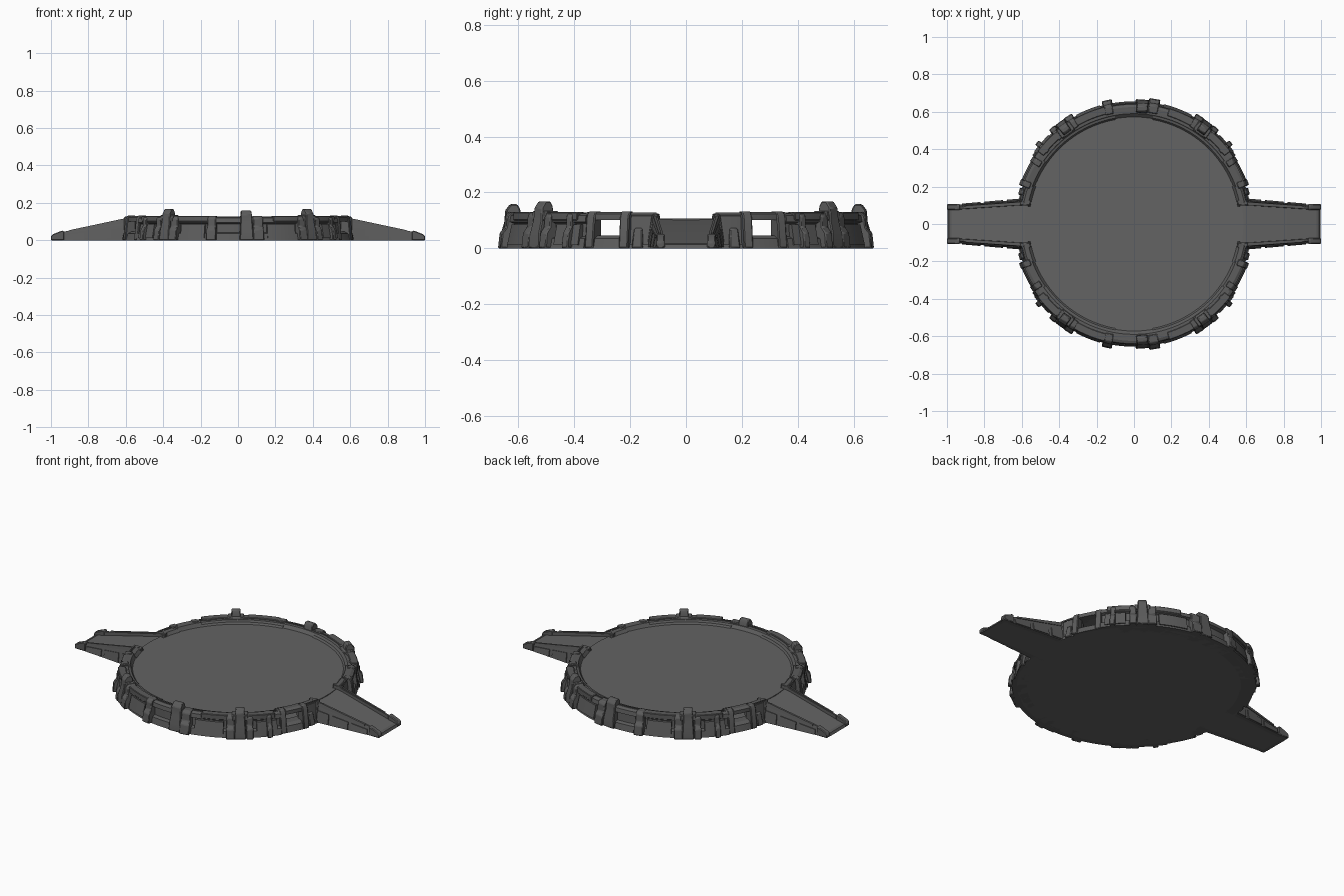
import bpy
import bmesh
from math import radians, cos, sin, ceil

if "Cube" in bpy.data.objects:
    bpy.data.objects.remove(bpy.data.objects["Cube"])


def material(name, value):
    mat = bpy.data.materials.new(name)
    mat.use_nodes = True
    colour = (value, value, value, 1)
    mat.diffuse_color = colour
    mat.node_tree.nodes["Principled BSDF"].inputs["Base Color"].default_value = colour
    return mat


GREY = material("deck grey", 0.125)
DARK = material("frame grey", 0.105)
QUAD = [(1, 1), (-1, 1), (1, -1), (-1, -1)]
FRONT_BACK = [(1, 1), (1, -1)]
SIDES = [(1, 1), (-1, 1)]


def loft(name, sections, copies=QUAD, mat=DARK, bevel=0.0):
    """Skin closed sections, repeated with the given mirror signs."""
    bm = bmesh.new()
    n = len(sections[0])
    for sx, sy in copies:
        rings = [[bm.verts.new((x * sx, y * sy, z)) for x, y, z in s] for s in sections]
        for a, b in zip(rings, rings[1:]):
            for i in range(n):
                j = (i + 1) % n
                bm.faces.new((a[i], a[j], b[j], b[i]))
        bm.faces.new(rings[0])
        bm.faces.new(rings[-1])
    bmesh.ops.recalc_face_normals(bm, faces=bm.faces)
    mesh = bpy.data.meshes.new(name)
    bm.to_mesh(mesh)
    bm.free()
    mesh.materials.append(mat)
    obj = bpy.data.objects.new(name, mesh)
    bpy.context.collection.objects.link(obj)
    if bevel:
        mod = obj.modifiers.new("edge bevel", "BEVEL")
        mod.width = bevel
        mod.segments = 1
    bpy.ops.object.select_all(action="DESELECT")
    obj.select_set(True)
    bpy.context.view_layer.objects.active = obj
    bpy.ops.object.shade_smooth_by_angle(angle=radians(25))
    return obj


def arc(name, start, end, profile, copies=QUAD, **kw):
    """Sweep an (r, z) profile around the centre between two angles."""
    steps = max(1, ceil((end - start) / 3))
    sections = []
    for i in range(steps + 1):
        a = radians(start + (end - start) * i / steps)
        sections.append([(r * cos(a), r * sin(a), z) for r, z in profile])
    return loft(name, sections, copies, **kw)


def band(r0, r1, z0, z1):
    return [(r0, z0), (r1, z0), (r1, z1), (r0, z1)]


def radial(name, angle, width, profile, copies=QUAD, taper=1.0, **kw):
    """Extrude an (r, z) profile sideways at an angle, narrowing upward."""
    c, s = cos(radians(angle)), sin(radians(angle))
    top = max(z for r, z in profile)
    sections = []
    for side in (-0.5, 0.5):
        sec = []
        for r, z in profile:
            t = side * width * (1 + (taper - 1) * z / top)
            sec.append((r * c - t * s, r * s + t * c, z))
        sections.append(sec)
    return loft(name, sections, copies, bevel=0.004, **kw)


def disc(name, radius, z0, z1, mat):
    sections = [[(radius * cos(radians(a)), radius * sin(radians(a)), z)
                 for a in range(0, 360, 4)] for z in (z0, z1)]
    return loft(name, sections, [(1, 1)], mat)


# Hollow platform
disc("base_plate", 0.63, 0, 0.014, GREY)
disc("floor", 0.585, 0.101, 0.106, GREY)

# Main ring wall with a recessed middle band
wall = [(0.575, 0), (0.656, 0), (0.648, 0.035), (0.63, 0.042), (0.627, 0.088),
        (0.645, 0.095), (0.64, 0.118), (0.625, 0.124), (0.59, 0.122), (0.57, 0.104)]
arc("ring_wall", 34, 146, wall, FRONT_BACK)
arc("ring_end", 9.5, 21, [(0.57, 0), (0.625, 0), (0.612, 0.116), (0.6, 0.124),
                          (0.575, 0.122), (0.56, 0.104)])

# Open windows beside the ramps
arc("window_sill", 20, 35, [(0.57, 0), (0.645, 0), (0.635, 0.035), (0.615, 0.046), (0.57, 0.046)])
arc("window_lintel", 20, 35, [(0.565, 0.101), (0.63, 0.101), (0.63, 0.122),
                              (0.615, 0.13), (0.58, 0.127)])
post = [(0.59, 0), (0.65, 0), (0.637, 0.11), (0.625, 0.132), (0.59, 0.132)]
radial("window_inner_post", 20.3, 0.035, post)
radial("window_outer_post", 32.5, 0.035, post)
radial("window_corner_block", 16, 0.04, [(0.58, 0), (0.64, 0), (0.625, 0.07), (0.58, 0.085)], taper=0.7)

# Raised wall panels and rim plates
for i, (a, b) in enumerate([(36, 46), (62, 76), (106, 118), (134, 144)]):
    arc(f"wall_panel_{i}", a, b, [(0.62, 0.012), (0.66, 0.012), (0.643, 0.086), (0.62, 0.086)], FRONT_BACK)
for i, (a, b) in enumerate([(37, 50), (60, 73), (104, 120), (130, 143)]):
    arc(f"rim_plate_{i}", a, b, band(0.605, 0.647, 0.1, 0.13), FRONT_BACK, bevel=0.003)
arc("inner_trim", 23, 80, [(0.565, 0.104), (0.592, 0.104), (0.59, 0.119), (0.575, 0.116)])
arc("rim_rib", 10, 170, band(0.607, 0.613, 0.12, 0.128), FRONT_BACK)

# Tall clamps over the rim with a sloped foot
clamp = [(0.6, 0.1), (0.605, 0.15), (0.615, 0.168), (0.638, 0.168), (0.655, 0.145),
         (0.658, 0.1), (0.672, 0.05), (0.675, 0), (0.6, 0)]
radial("corner_clamp", 54, 0.066, clamp, taper=0.7)
centre = [(r - 0.008, z * 0.94) for r, z in clamp]
radial("centre_clamp", 86, 0.075, centre, FRONT_BACK, taper=0.75)
radial("clamp_collar", 54, 0.085, [(0.585, 0.1), (0.655, 0.1), (0.65, 0.134), (0.595, 0.134)])

# Buttress feet around the wall
foot = [(0.6, 0), (0.678, 0), (0.672, 0.055), (0.656, 0.075), (0.653, 0.115), (0.64, 0.13), (0.6, 0.13)]
for label, angle, width in [("clamp_foot_low", 49.5, 0.04), ("clamp_foot_high", 58.5, 0.05),
                            ("wall_foot", 40, 0.03)]:
    radial(label, angle, width, foot, taper=0.85)
radial("centre_foot_wide", 80.5, 0.06, foot, FRONT_BACK, taper=0.85)
radial("centre_foot_narrow", 102.5, 0.055, foot, FRONT_BACK, taper=0.8)

# Ramps
deck = []
for x, half, top in [(0.55, 0.105, 0.106), (0.57, 0.104, 0.105), (0.985, 0.082, 0.014)]:
    deck.append([(x, -half, 0), (x, half, 0), (x, half, top), (x, -half, top)])
loft("ramp_deck", deck, SIDES, GREY)


def rail(x, grow=0.0, low=0.0, high=1.0):
    """Rail section at x, optionally grown outward over part of its height."""
    t = (x - 0.57) / 0.37
    inner, outer, top = 0.1 - 0.024 * t, 0.134 - 0.032 * t, 0.12 - 0.076 * t
    lean = 0.018 - 0.006 * t
    if grow:
        return [(x, inner + 0.01, top * low), (x, outer + grow - lean * low, top * low),
                (x, outer + grow - lean * high, top * high), (x, inner + 0.01, top * high)]
    return [(x, inner, 0), (x, outer, 0), (x, outer - lean * 0.6, top * 0.75),
            (x, outer - lean, top), (x, inner + 0.003, top)]


loft("ramp_rail", [rail(0.55), rail(0.95)])
for i, (a, b) in enumerate([(0.6, 0.68), (0.7, 0.8), (0.82, 0.92)]):
    loft(f"rail_lower_panel_{i}", [rail(a, 0.006, 0.05, 0.62), rail(b, 0.006, 0.05, 0.62)])
loft("rail_cap", [rail(0.57, 0.005, 0.84, 1.04), rail(0.9, 0.005, 0.84, 1.04)])

# Rounded block at the foot of each rail
end = []
for y in (0.076, 0.106):
    end.append([(0.93, y, 0), (1.0, y, 0), (1.0, y, 0.022), (0.99, y, 0.032), (0.94, y, 0.052), (0.93, y, 0.05)])
loft("rail_end_block", end, bevel=0.004)
loft("ramp_lip", [[(0.975, y, 0), (0.997, y, 0), (0.99, y, 0.014), (0.975, y, 0.018)]
                  for y in (-0.08, 0.08)], SIDES)

# Brackets joining the rails to the ring
loft("ramp_bracket", [[(x, 0.1, 0), (x, w, 0), (x, w - 0.02, 0.122), (x, 0.1, 0.124)]
                      for x, w in [(0.555, 0.15), (0.61, 0.14)]], bevel=0.003)
